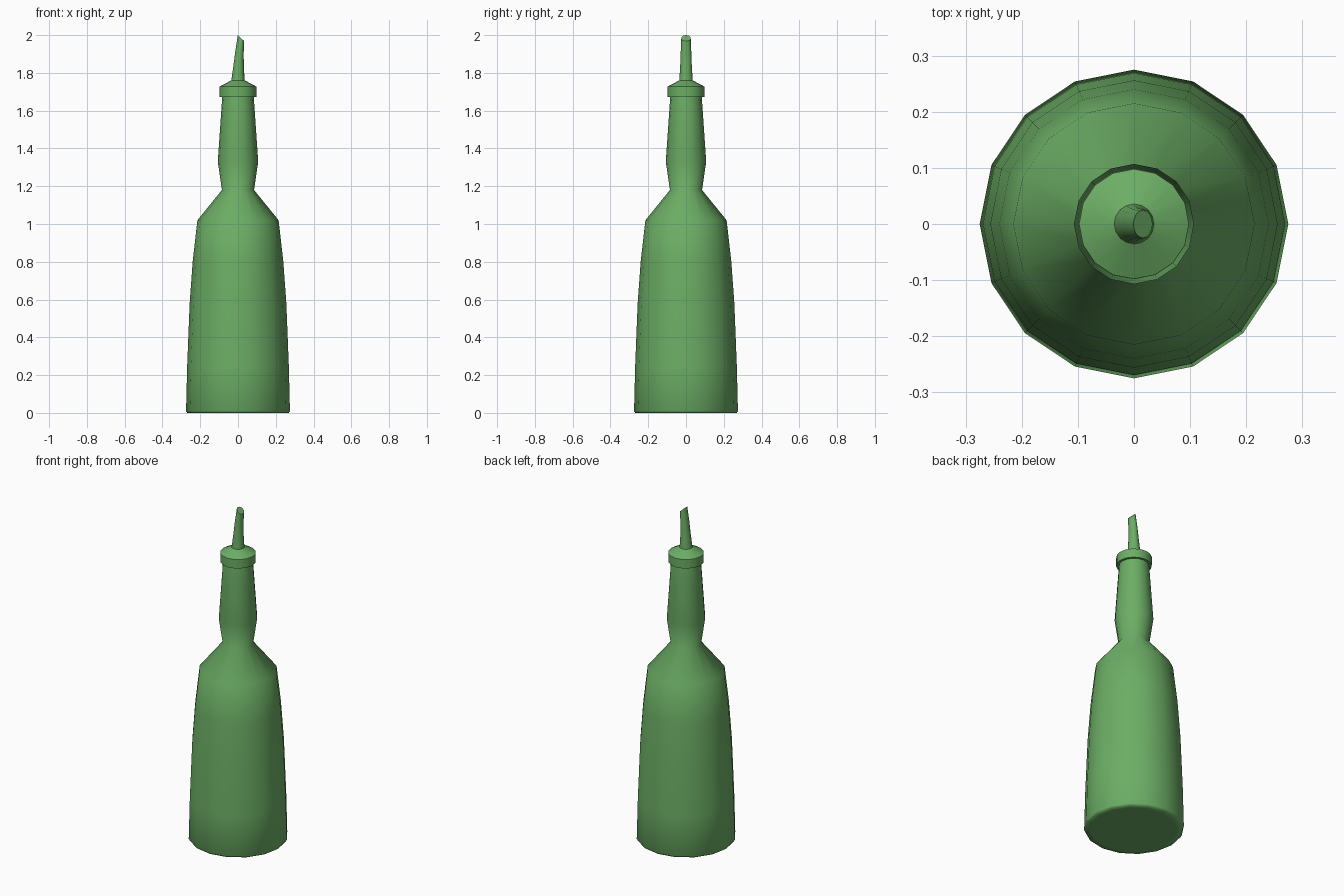
import bpy, bmesh, math

if "Cube" in bpy.data.objects:
    bpy.data.objects.remove(bpy.data.objects["Cube"])


def loft(name, rings, sides, angle, mat):
    """Loft rings (centre x, radius x, radius y, z, z slope along x) and cap both ends."""
    bm = bmesh.new()
    loops = []
    for cx, rx, ry, z, slope in rings:
        loop = []
        for i in range(sides):
            a = 2 * math.pi * i / sides
            dx = rx * math.cos(a)
            loop.append(bm.verts.new((cx + dx, ry * math.sin(a), z + slope * dx)))
        loops.append(loop)
    for lo, hi in zip(loops, loops[1:]):
        for i in range(sides):
            j = (i + 1) % sides
            bm.faces.new((lo[i], lo[j], hi[j], hi[i]))
    bm.faces.new(loops[0][::-1])
    bm.faces.new(loops[-1])
    mesh = bpy.data.meshes.new(name)
    bm.to_mesh(mesh)
    bm.free()
    mesh.materials.append(mat)
    obj = bpy.data.objects.new(name, mesh)
    bpy.context.collection.objects.link(obj)
    bpy.ops.object.select_all(action='DESELECT')
    bpy.context.view_layer.objects.active = obj
    obj.select_set(True)
    bpy.ops.object.shade_smooth_by_angle(angle=math.radians(angle))
    return obj


def lathe(name, profile, sides, angle, mat):
    return loft(name, [(0, r, r, z, 0) for r, z in profile], sides, angle, mat)


green = bpy.data.materials.new("green")
green.diffuse_color = (0.15, 0.42, 0.13, 1)
green.use_nodes = True
green.node_tree.nodes["Principled BSDF"].inputs["Base Color"].default_value = green.diffuse_color

# Glass body with shoulder and bulged neck
lathe("bottle_body", [
    (0.235, 0.0), (0.269, 0.0), (0.275, 0.01), (0.269, 0.25), (0.256, 0.58),
    (0.24, 0.8), (0.215, 1.02), (0.085, 1.18), (0.107, 1.33), (0.083, 1.68),
], 16, 80, green)

# Stopper cap with sloped top
lathe("stopper_cap", [
    (0.098, 1.673), (0.098, 1.727), (0.036, 1.76),
], 16, 25, green)

# Curved pouring spout with slanted tip
loft("pour_spout", [
    (0.0, 0.036, 0.036, 1.755, 0),
    (0.003, 0.028, 0.031, 1.83, -0.1),
    (0.008, 0.022, 0.028, 1.91, -0.3),
    (0.016, 0.017, 0.025, 1.984, -0.94),
], 16, 40, green)
